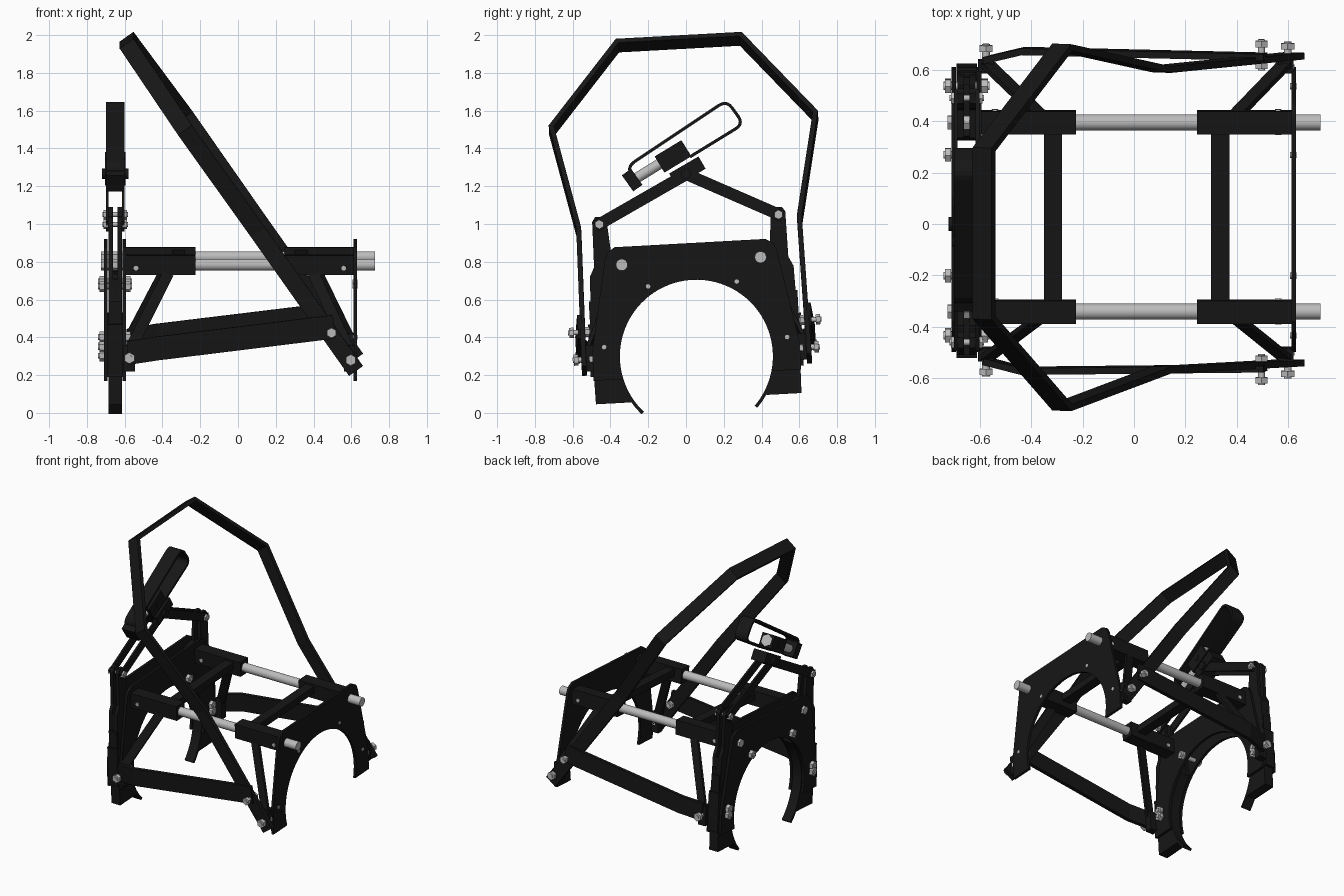
import bpy, bmesh, math
from mathutils import Vector as V, Matrix

if "Cube" in bpy.data.objects:
    bpy.data.objects.remove(bpy.data.objects["Cube"])

# whole frame leans 3 degrees: build symmetric in (x, u, v), then tilt
T = Matrix.Translation((0, .055, .30)) @ Matrix.Rotation(math.radians(3.15), 4, 'X')
TI = T.inverted()


def mat(name, c):
    m = bpy.data.materials.new(name)
    m.diffuse_color = (c, c, c, 1)
    m.use_nodes = True
    m.node_tree.nodes["Principled BSDF"].inputs["Base Color"].default_value = m.diffuse_color
    return m


BLACK, STEEL = mat("black_paint", .008), mat("bare_steel", .5)


def L(y, z, x=-.65):
    return TI @ V((x, y, z))


def finish(name, bm, m=BLACK, smooth=False):
    bmesh.ops.recalc_face_normals(bm, faces=bm.faces)
    bm.transform(T)
    me = bpy.data.meshes.new(name)
    bm.to_mesh(me)
    bm.free()
    me.materials.append(m)
    ob = bpy.data.objects.new(name, me)
    bpy.context.collection.objects.link(ob)
    if smooth:
        bpy.ops.object.select_all(action='DESELECT')
        ob.select_set(True)
        bpy.context.view_layer.objects.active = ob
        bpy.ops.object.shade_smooth_by_angle(angle=math.radians(35))
    return ob


def plate(name, pts, x0, x1, s=1):
    bm = bmesh.new()
    f = bm.faces.new([bm.verts.new((x0, s * u, v)) for u, v in pts])
    g = bmesh.ops.extrude_face_region(bm, geom=[f])
    bmesh.ops.translate(bm, vec=(x1 - x0, 0, 0),
                        verts=[e for e in g['geom'] if isinstance(e, bmesh.types.BMVert)])
    return finish(name, bm)


def cyl(name, p, q, r, n=24, m=STEEL):
    p, q = V(p), V(q)
    bm = bmesh.new()
    M = Matrix.Translation((p + q) / 2) @ (q - p).to_track_quat('Z', 'Y').to_matrix().to_4x4()
    bmesh.ops.create_cone(bm, cap_ends=True, segments=n, radius1=r, radius2=r,
                          depth=(q - p).length, matrix=M)
    return finish(name, bm, m, n > 8)


def ribbon(name, path, n, thick, width):
    """flat bar swept along path; width runs along n, corners mitred"""
    P, n = [V(p) for p in path], V(n).normalized()
    bm, rings = bmesh.new(), []
    for i, p in enumerate(P):
        a = (P[i] - P[i - 1]).normalized() if i else None
        b = (P[i + 1] - P[i]).normalized() if i < len(P) - 1 else None
        a, b = a or b, b or a
        sa, sb = a.cross(n).normalized(), b.cross(n).normalized()
        side = (sa + sb).normalized()
        side = side / max(.5, side.dot(sa)) * thick / 2
        w = n * width / 2
        rings.append([bm.verts.new(p + c) for c in (side + w, side - w, -side - w, w - side)])
    for r, q in zip(rings, rings[1:]):
        for k in range(4):
            bm.faces.new((r[k], r[(k + 1) % 4], q[(k + 1) % 4], q[k]))
    bm.faces.new(rings[0])
    bm.faces.new(rings[-1][::-1])
    return finish(name, bm)


def rounded(path, r):
    P, out = [V(p) for p in path], []
    out.append(P[0])
    for a, b, c in zip(P, P[1:], P[2:]):
        s = b + (a - b).normalized() * min(r, (a - b).length * .45)
        e = b + (c - b).normalized() * min(r, (c - b).length * .45)
        for k in range(6):
            t = k / 5
            out.append(s * (1 - t) ** 2 + b * 2 * t * (1 - t) + e * t * t)
    return out + [P[-1]]


def arc(r, a0, a1, n=24):
    return [(r * math.cos(math.radians(a0 + (a1 - a0) * i / n)),
             r * math.sin(math.radians(a0 + (a1 - a0) * i / n))) for i in range(n + 1)]


def bolt(name, p, axis, gap, r=.03):
    """shank with a hex head and a hex nut either side of gap"""
    p, a = V(p), V(axis)
    cyl(name + "_shank", p - a * (gap / 2 + .03), p + a * (gap / 2 + .03), r * .5, 16)
    for s, lab in ((1, "_head"), (-1, "_nut")):
        cyl(name + lab, p + a * s * gap / 2, p + a * s * (gap / 2 + .024), r, 6)


R = .405
# arch plates: two on the clamp end, one on the far end
half = [(.55, -.1), (.55, .05), (.455, .54), (.44, .575), (.40, .60)]
outline = half + [(-u, v) for u, v in half[::-1]] + arc(R, 194.3, -14.3, 48)
for name, x in (("clamp_plate_outer", -.70), ("clamp_plate_inner", -.602), ("far_arch_plate", .62)):
    plate(name, outline, x - .009, x + .009)

# hoop, in a plane sloping back over the clamp end
hp = [(.597, -.045), (.585, .69), (.70, 1.235), (.327, 1.665)]
hp = hp + [(-u, v) for u, v in hp[::-1]]
ribbon("hoop", [(.593 - .706 * v, u, v) for u, v in hp], (.817, 0, .577), .026, .09)

for s, tag in ((1, "_back"), (-1, "_front")):
    # jaws: twin side plates with levers, solid core and a hooked tip
    tip = arc(.422, -32, -43.5, 6)
    low = [(.55, .1), (.545, -.225), (.36, -.225)] + tip
    inner = arc(R, -43.5, 45)
    jaw = inner + [(.31, .54), (.42, .56), (.435, .74), (.455, .765), (.495, .765),
                   (.512, .74), (.515, .5), (.54, .45)] + low
    for x in (-.673, -.627):
        plate("jaw_plate" + tag, jaw, x - .012, x + .012, s)
    plate("jaw_core" + tag, inner + [(.31, .42), (.53, .42)] + low, -.664, -.636, s)
    # stepped side liners on the jaw edge
    for k in range(3):
        plate("jaw_liner%d" % k + tag, [(.53, -.08 + .06 * k), (.565 - .012 * k, -.08 + .06 * k),
              (.565 - .012 * k, .2 + .12 * k), (.51, .2 + .12 * k)], -.69 + .008 * k, -.61 - .008 * k, s)
    # toggle arms up to the drive knuckle
    for x in (-.692, -.608):
        ribbon("toggle_arm" + tag, [(x, s * .495, .716), (x, 0, .965)], (1, 0, 0), .062, .014)
    bolt("toggle_bolt" + tag, (-.65, s * .475, .725), (1, 0, 0), .075, .025)
    # sliding rods in square sleeves
    cyl("slide_rod" + tag, (-.59, s * .368, .505), (.725, s * .368, .505), .031, 32)
    for x0, x1, lab in ((-.593, -.225, "clamp"), (.245, .612, "far")):
        ribbon(lab + "_sleeve" + tag, [(x0, s * .368, .505), (x1, s * .368, .505)], (0, 0, 1), .09, .105)
    for x in (-.54, .56):
        cyl("sleeve_pin" + tag, (x, s * .318, .49), (x, s * .418, .49), .013, 12)
    # diagonal braces from sleeves down to the side feet
    for x0, x1, lab in ((-.37, -.575, "clamp"), (.40, .59, "far")):
        a, b = V((x0, s * .40, .46)), V((x1, s * .575, .06))
        ribbon(lab + "_brace" + tag, [a, b], (b - a).cross(V((0, 1, 0))), .02, .06)
        # foot tab joining plate and side bar
        ribbon(lab + "_tab" + tag, [(x1 - .03, s * .56, .02), (x1 + .03, s * .56, .02)], (0, 0, 1), .05, .14)
    # side bars
    ribbon("side_bar" + tag, [(-.58, s * .585, .05), (-.43, s * .622, .075), (.51, s * .606, .19)],
           (-.12, 0, 1), .026, .125)
    # hinge bolts
    bolt("clamp_hinge" + tag, (-.575, s * .592, .025), (0, 1, 0), .05)
    bolt("bar_hinge" + tag, (.495, s * .612, .16), (0, 1, 0), .06, .027)
    bolt("hoop_hinge" + tag, (.597, s * .595, .015), (0, 1, 0), .06)
    # clamp bolts through the plate pair
    for u, v in ((.235, .383), (.485, .075), (.485, .03)):
        bolt("clamp_bolt" + tag, (-.651, s * u, v), (1, 0, 0), .118)
    cyl("pivot_bolt" + tag, (-.725, s * .368, .505), (-.57, s * .368, .505), .03, 6)
    for u, v in ((.235, .383), (.485, .075)):
        cyl("plate_rivet" + tag, (.605, s * u, v), (.632, s * u, v), .012, 12)

# cross bars between the sleeves
for x, lab in ((-.315, "clamp"), (.335, "far")):
    ribbon(lab + "_cross_bar", [(x, -.34, .52), (x, .34, .52)], (0, 0, 1), .07, .05)

# drive unit on the knuckle: bent loop strap, blocks and screw
strap = [L(.02, 1.355), L(.305, 1.53), L(.215, 1.655), L(-.31, 1.305), L(-.275, 1.235)]
ribbon("strap_loop", rounded(strap, .05), (1, 0, 0), .016, .10)
ribbon("end_block", [L(-.315, 1.275), L(-.255, 1.19)], (1, 0, 0), .06, .10)
ribbon("nut_block", [L(-.14, 1.315), L(.0, 1.40)], (1, 0, 0), .10, .10)
ribbon("knuckle_block", [L(-.07, 1.235), L(.085, 1.325)], (1, 0, 0), .075, .11)
cyl("drive_screw", L(-.28, 1.232), L(.0, 1.405), .028, 24)
cyl("screw_head", L(-.035, 1.383), L(.0, 1.405), .042, 6)
cyl("knuckle_pin", L(0, 1.265, -.72), L(0, 1.265, -.58), .028, 16, BLACK)
cyl("block_pin", L(-.07, 1.36, -.705), L(-.07, 1.36, -.595), .02, 12, BLACK)
